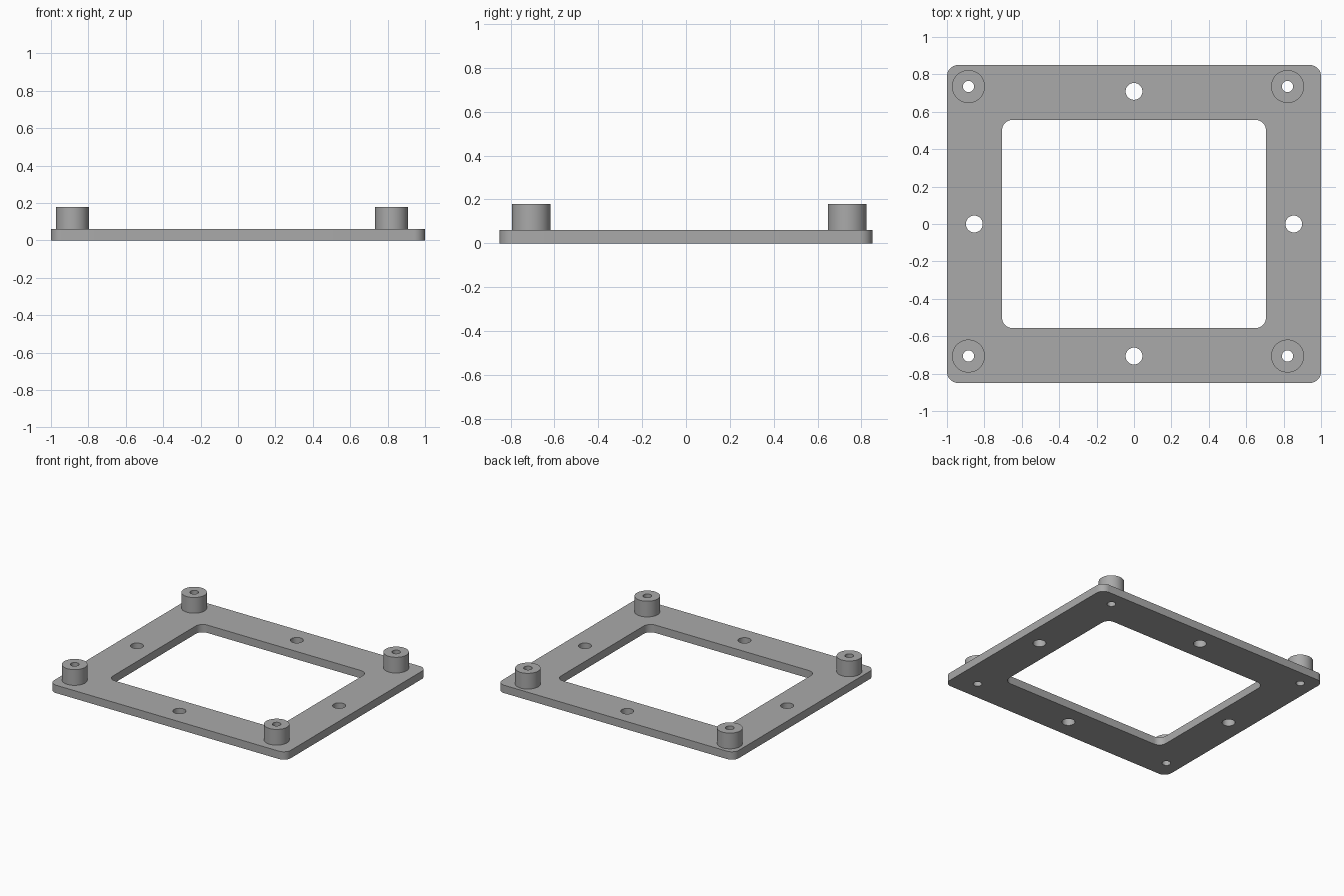
import bpy
import bmesh
from math import cos, sin, pi, radians

cube = bpy.data.objects.get("Cube")
if cube:
    bpy.data.objects.remove(cube, do_unlink=True)

PLATE_H = 0.06
TOP_H = 0.18
BOSS_R, BORE_R, HOLE_R = 0.088, 0.03, 0.045
bosses = [(x, y) for x in (-0.885, 0.821) for y in (-0.706, 0.735)]
mounts = [(-0.854, 0), (0.854, 0), (0, -0.706), (0, 0.709)]

grey = bpy.data.materials.new("mid grey")
grey.use_nodes = True
colour = (0.4, 0.4, 0.4, 1)
grey.diffuse_color = colour
grey.node_tree.nodes["Principled BSDF"].inputs["Base Color"].default_value = colour


def circle(x, y, r, n=48):
    return [(x + r * cos(2 * pi * i / n), y + r * sin(2 * pi * i / n)) for i in range(n)]


def rounded_rect(hx, hy, r, n=10):
    pts = []
    for k, (sx, sy) in enumerate(((1, 1), (-1, 1), (-1, -1), (1, -1))):
        for i in range(n + 1):
            a = pi / 2 * (k + i / n)
            pts.append((sx * (hx - r) + r * cos(a), sy * (hy - r) + r * sin(a)))
    return pts


def extruded(name, loops, z0, z1):
    """Solid from an outline and its holes, raised from z0 to z1."""
    curve = bpy.data.curves.new(name, "CURVE")
    curve.dimensions = "2D"
    curve.fill_mode = "BOTH"
    curve.extrude = (z1 - z0) / 2
    for loop in loops:
        spline = curve.splines.new("POLY")
        spline.points.add(len(loop) - 1)
        for p, (x, y) in zip(spline.points, loop):
            p.co = (x, y, 0, 1)
        spline.use_cyclic_u = True
    obj = bpy.data.objects.new(name, curve)
    bpy.context.collection.objects.link(obj)
    bpy.ops.object.select_all(action="DESELECT")
    obj.select_set(True)
    bpy.context.view_layer.objects.active = obj
    bpy.ops.object.convert(target="MESH")
    obj = bpy.context.view_layer.objects.active
    obj.name = name

    # Weld caps to walls and set the height
    bm = bmesh.new()
    bm.from_mesh(obj.data)
    bmesh.ops.remove_doubles(bm, verts=bm.verts, dist=0.0001)
    bmesh.ops.translate(bm, verts=bm.verts, vec=(0, 0, (z0 + z1) / 2))
    bmesh.ops.recalc_face_normals(bm, faces=bm.faces)
    bm.to_mesh(obj.data)
    bm.free()
    obj.data.materials.clear()
    obj.data.materials.append(grey)
    bpy.ops.object.shade_smooth_by_angle(angle=radians(30))
    return obj


# Frame plate with window, mounting holes and standoff bores
extruded("frame_plate",
         [rounded_rect(1, 0.85, 0.06), rounded_rect(0.706, 0.557, 0.058)]
         + [circle(x, y, HOLE_R) for x, y in mounts]
         + [circle(x, y, BORE_R) for x, y in bosses],
         0, PLATE_H)

# Hollow corner standoffs
for x, y in bosses:
    name = f"standoff_{'back' if y > 0 else 'front'}_{'left' if x > 0 else 'right'}"
    extruded(name, [circle(x, y, BOSS_R), circle(x, y, BORE_R)], PLATE_H, TOP_H)
